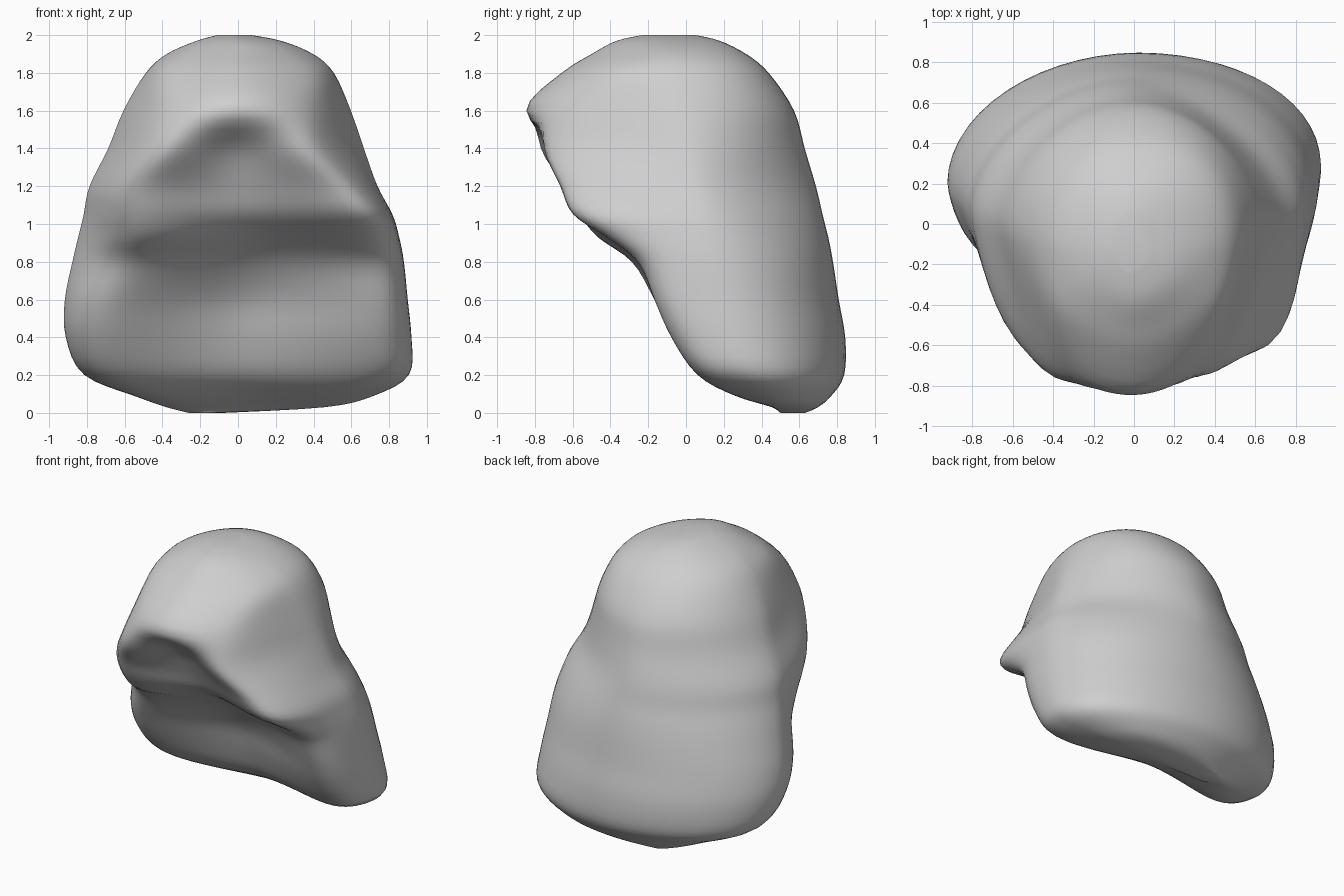
import bpy, bmesh, math
from math import exp

if "Cube" in bpy.data.objects:
    bpy.data.objects.remove(bpy.data.objects["Cube"])

# Horizontal sections: z, left x, right x, back y,
# front left corner x y, front centre y, front right corner x y
SECTIONS = [
    (0.00, -0.26, -0.08, 0.63, -0.22, 0.52, 0.50, -0.12, 0.52),
    (0.03, -0.38, 0.47, 0.70, -0.27, 0.46, 0.46, 0.32, 0.46),
    (0.09, -0.55, 0.72, 0.77, -0.44, 0.29, 0.34, 0.55, 0.26),
    (0.20, -0.82, 0.91, 0.84, -0.66, 0.09, 0.18, 0.74, 0.06),
    (0.40, -0.915, 0.92, 0.845, -0.71, -0.06, 0.09, 0.75, -0.08),
    (0.60, -0.92, 0.90, 0.81, -0.68, -0.17, 0.02, 0.75, -0.17),
    (0.80, -0.88, 0.88, 0.78, -0.59, -0.28, -0.13, 0.74, -0.25),
    (0.93, -0.85, 0.855, 0.755, -0.54, -0.46, -0.30, 0.72, -0.41),
    (1.05, -0.82, 0.82, 0.725, -0.56, -0.54, -0.46, 0.69, -0.58),
    (1.20, -0.79, 0.74, 0.69, -0.55, -0.61, -0.54, 0.58, -0.64),
    (1.40, -0.69, 0.67, 0.63, -0.43, -0.74, -0.65, 0.41, -0.72),
    (1.60, -0.61, 0.60, 0.575, -0.38, -0.67, -0.855, 0.39, -0.64),
    (1.80, -0.49, 0.51, 0.44, -0.37, -0.47, -0.66, 0.39, -0.45),
    (1.90, -0.38, 0.40, 0.32, -0.27, -0.37, -0.50, 0.28, -0.36),
    (1.97, -0.22, 0.23, 0.18, -0.16, -0.27, -0.37, 0.17, -0.27),
    (2.00, -0.11, 0.07, 0.05, -0.08, -0.18, -0.23, 0.05, -0.18),
]
BACK, FRONT, STEPS = 28, 9, 4


def blend(p0, p1, p2, p3, t):
    """Smooth curve from p1 to p2."""
    return [0.5 * (2 * b + (c - a) * t + (2 * a - 5 * b + 4 * c - d) * t * t
                   + (3 * b - a - 3 * c + d) * t ** 3)
            for a, b, c, d in zip(p0, p1, p2, p3)]


def section_points(section):
    z, left, right, back, lx, ly, cy, rx, ry = section
    # the widest point drifts forward with height
    mid = -0.12 + 0.42 * (1 - z / 2) + 0.27 * exp(-max(z, 0) / 0.15)
    # the back is full at the head and foot, lean at the waist
    waist = exp(-((z - 1.2) / 0.32) ** 2)
    head = max(0, min(1, (z - 1.5) / 0.3))
    points = []
    # rounded back, from right to left
    for i in range(BACK):
        a = math.pi * i / BACK
        c, s = math.cos(a), math.sin(a)
        n = 2.03 - 0.42 * waist + 0.25 * head if c > 0 else 1.9 - 0.12 * waist + 0.15 * head
        x = (left + right) / 2 + math.copysign(abs(c) ** (2 / n), c) * (right - left) / 2
        points.append((x, mid + s ** (2 / n) * (back - mid)))
    # front through both corners and the centre, from left to right
    shoulder = mid + (back - mid) * 0.5
    inset = (right - left) * 0.06
    keys = [(left + inset, shoulder), (left, mid), (lx, ly), ((lx + rx) / 2, cy),
            (rx, ry), (right, mid), (right - inset, shoulder)]
    for k in range(4):
        points += [tuple(blend(*keys[k:k + 4], j / FRONT)) for j in range(FRONT)]
    return [(x, y, max(0, min(2, z))) for x, y in points]


# Smoothly interpolated stack of sections
rows = []
last = len(SECTIONS) - 1
for k in range(last):
    near = [SECTIONS[max(0, min(last, k + o))] for o in (-1, 0, 1, 2)]
    rows += [blend(*near, j / STEPS) for j in range(STEPS)]
rows.append(SECTIONS[-1])

# Boulder skin
bm = bmesh.new()
rings = [[bm.verts.new(p) for p in section_points(r)] for r in rows]
count = len(rings[0])
for lower, upper in zip(rings, rings[1:]):
    for i in range(count):
        j = (i + 1) % count
        bm.faces.new((lower[i], lower[j], upper[j], upper[i]))
bm.faces.new(rings[-1])
bm.faces.new(rings[0][::-1])
# Relax the surface so ridges read as softly worn
for _ in range(2):
    bmesh.ops.smooth_vert(bm, verts=[v for ring in rings[2:-2] for v in ring], factor=0.4,
                          use_axis_x=True, use_axis_y=True, use_axis_z=True)
bmesh.ops.recalc_face_normals(bm, faces=bm.faces)
for f in bm.faces:
    f.smooth = True
mesh = bpy.data.meshes.new("boulder")
bm.to_mesh(mesh)
bm.free()

# Single stone colour
stone = bpy.data.materials.new("stone_grey")
stone.diffuse_color = (0.62, 0.62, 0.62, 1)
stone.use_nodes = True
stone.node_tree.nodes["Principled BSDF"].inputs["Base Color"].default_value = stone.diffuse_color
mesh.materials.append(stone)
boulder = bpy.data.objects.new("boulder", mesh)
bpy.context.collection.objects.link(boulder)
